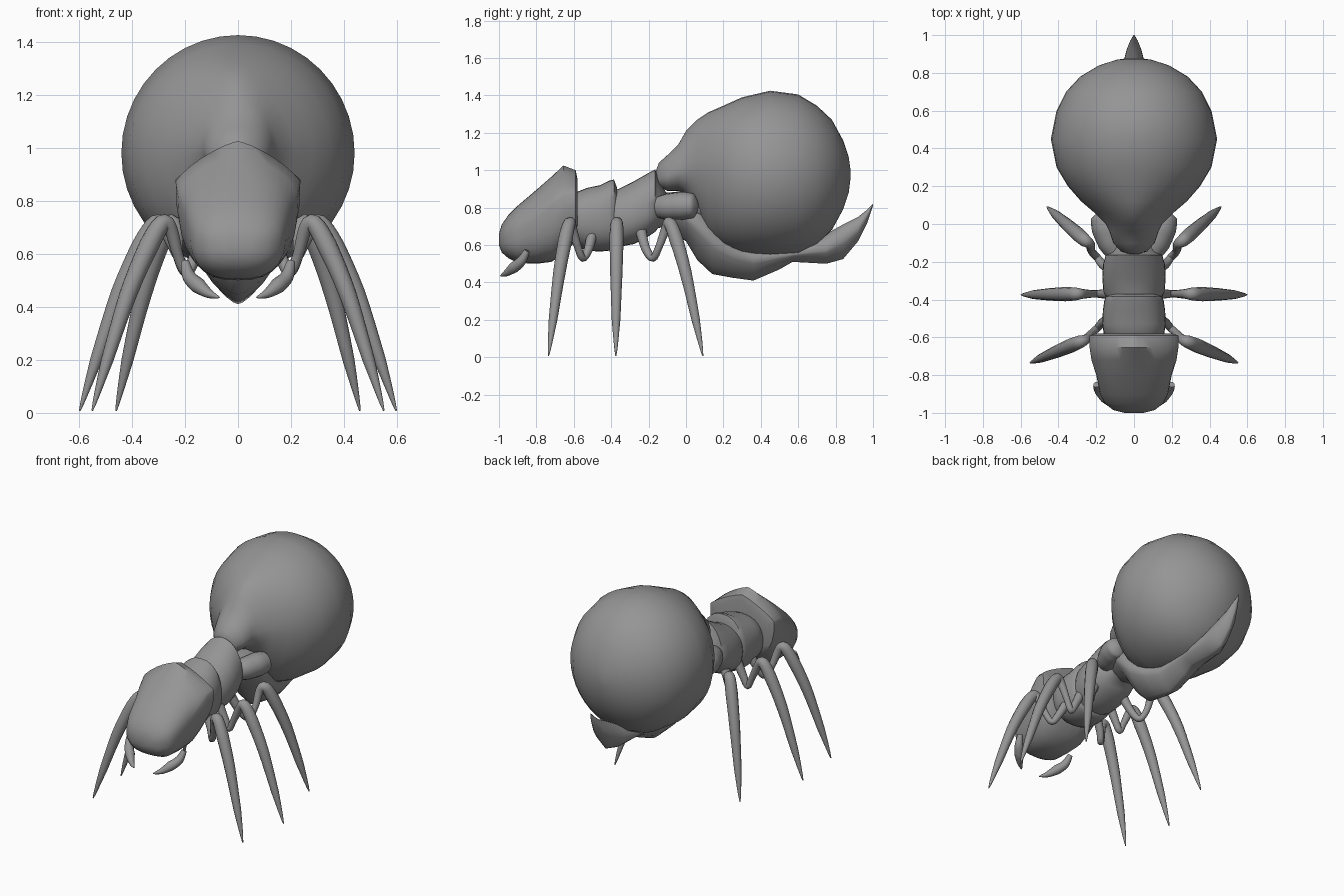
import bpy, bmesh, math
from mathutils import Vector

grey = bpy.data.materials.new("body grey")
grey.diffuse_color = (0.3, 0.3, 0.3, 1)


def skin(name, rings, angle=50):
    """Join rings of points into one closed smooth surface."""
    bm = bmesh.new()
    vr = [[bm.verts.new(p) for p in r] for r in rings]
    n = len(vr[0])
    for a, b in zip(vr, vr[1:]):
        for i in range(n):
            j = (i + 1) % n
            bm.faces.new((a[i], a[j], b[j], b[i]))
    bm.faces.new(vr[0][::-1])
    bm.faces.new(vr[-1])
    bmesh.ops.recalc_face_normals(bm, faces=bm.faces)
    me = bpy.data.meshes.new(name)
    bm.to_mesh(me)
    bm.free()
    me.materials.append(grey)
    ob = bpy.data.objects.new(name, me)
    bpy.context.collection.objects.link(ob)
    bpy.ops.object.select_all(action='DESELECT')
    ob.select_set(True)
    bpy.context.view_layer.objects.active = ob
    bpy.ops.object.shade_smooth_by_angle(angle=math.radians(angle))
    return ob


def loft(name, sections, top_n=2.0, bot_n=2.0, seg=32, x0=0, angle=50):
    """Sections along y: (y, top, widest height, bottom, half width[, top power])."""
    rings = []
    for y, top, mid, bot, w, *p in sections:
        ring = []
        for i in range(seg):
            a = 2 * math.pi * i / seg
            c, s = math.cos(a), math.sin(a)
            e = 2 / ((p[0] if p else top_n) if s >= 0 else bot_n)
            x = math.copysign(abs(c) ** e, c) * w
            h = abs(s) ** e * ((top if s >= 0 else bot) - mid)
            ring.append((x0 + x, y, mid + h))
        rings.append(ring)
    return skin(name, rings, angle)


def tube(name, pts, radii, seg=12, sub=4):
    """Tapered tube along a smooth path."""
    p = [Vector(q) for q in pts]
    path = []
    for i in range(len(p) - 1):
        a, b, c, d = p[max(i - 1, 0)], p[i], p[i + 1], p[min(i + 2, len(p) - 1)]
        for k in range(sub):
            t = k / sub
            q = b + 0.5 * t * (c - a + t * (2 * a - 5 * b + 4 * c - d + t * (3 * b - a - 3 * c + d)))
            path.append((q, radii[i] + (radii[i + 1] - radii[i]) * t))
    path.append((p[-1], radii[-1]))
    # the frame stays square to the plane of the path
    side = (p[-1] - p[0]).cross(Vector((0, 0, 1))).normalized()
    rings = []
    for i, (q, r) in enumerate(path):
        d = (path[min(i + 1, len(path) - 1)][0] - path[max(i - 1, 0)][0]).normalized()
        u = (side - d * side.dot(d)).normalized()
        v = d.cross(u)
        rings.append([q + r * (u * math.cos(2 * math.pi * k / seg) + v * math.sin(2 * math.pi * k / seg))
                      for k in range(seg)])
    return skin(name, rings)


# Round abdomen with a narrow neck at the front
loft("abdomen", [
    (-.16, 1.0, .97, .95, .02), (-.145, 1.04, .96, .91, .07), (-.1, 1.08, .97, .89, .11),
    (-.04, 1.14, 1, .89, .13), (0, 1.21, 1, .87, .15, 1.7), (.06, 1.27, 1, .75, .21, 1.7),
    (.12, 1.31, .99, .64, .28, 1.8), (.2, 1.345, .98, .58, .35), (.3, 1.39, .98, .55, .41),
    (.45, 1.425, .98, .54, .44), (.6, 1.405, .98, .55, .41), (.7, 1.345, .98, .60, .36),
    (.78, 1.27, .98, .68, .285), (.84, 1.16, .98, .79, .185), (.87, 1.07, .98, .88, .09),
    (.88, 1.0, .98, .96, .02)], seg=40, angle=75)

# Keel under the abdomen, ending in a curved sting
loft("keel_and_sting", [
    (-.12, .85, .78, .70, .10), (0, .86, .75, .62, .15), (.06, .85, .70, .52, .16),
    (.14, .75, .62, .445, .16), (.25, .65, .55, .425, .13), (.36, .60, .52, .41, .10),
    (.5, .60, .54, .47, .09), (.57, .60, .55, .51, .085), (.75, .66, .57, .50, .08),
    (.84, .71, .62, .525, .06), (.92, .75, .68, .62, .04), (.97, .79, .76, .72, .02),
    (1.0, .82, .815, .81, .003)], bot_n=1.4, seg=20)

# Head: a sloping shield with a ridged rear crest
loft("head", [
    (-1.0, .66, .63, .60, .05), (-.985, .71, .64, .56, .11), (-.95, .76, .65, .53, .155),
    (-.9, .81, .68, .505, .18), (-.8, .895, .74, .50, .20), (-.72, .965, .81, .51, .225, 1.7),
    (-.655, 1.025, .87, .55, .235, 1.3), (-.59, 1.0, .88, .62, .235, 1.2),
    (-.58, .95, .86, .66, .20, 1.4)], top_n=2.2, bot_n=2.6)

# Two flared thorax segments
loft("front_thorax", [
    (-.62, .86, .74, .62, .13), (-.58, .885, .74, .59, .16), (-.53, .905, .74, .57, .168),
    (-.46, .92, .74, .565, .165), (-.41, .945, .74, .57, .158), (-.385, .95, .74, .575, .15),
    (-.37, .91, .74, .60, .13)], top_n=2.3, bot_n=2.3)
loft("rear_thorax", [
    (-.4, .89, .74, .59, .14), (-.36, .90, .75, .59, .162), (-.28, .94, .76, .605, .168),
    (-.21, .98, .78, .64, .163), (-.165, 1.005, .79, .67, .15), (-.15, .96, .79, .69, .12),
    (-.1, .87, .79, .70, .10)], top_n=2.1, bot_n=2.3)

# Waist
loft("waist", [(-.18, .87, .80, .72, .12), (-.1, .88, .80, .73, .13),
               (0, .89, .80, .72, .15), (.1, .86, .80, .72, .15)], seg=20)

for s, tag in ((-1, "left"), (1, "right")):
    # Waist lobe
    tube("waist_lobe_" + tag,
         [(s * .08, -.17, .80), (s * .12, -.1, .805), (s * .15, -.02, .81), (s * .165, .04, .81),
          (s * .17, .065, .81)], [.05, .07, .075, .065, .01], seg=16)
    # Mandible
    tube("mandible_" + tag,
         [(s * .20, -.85, .57), (s * .185, -.88, .515), (s * .15, -.92, .48),
          (s * .11, -.96, .45), (s * .07, -.992, .435)], [.016, .026, .03, .018, .002])
    # Legs: root y, knee (x, y), foot (x, y)
    for part, ry, (kx, ky), (fx, fy) in (("front_leg", -.50, (.265, -.615), (.55, -.735)),
                                         ("middle_leg", -.37, (.285, -.37), (.597, -.375)),
                                         ("rear_leg", -.24, (.245, -.10), (.46, .09))):
        dy = ky - ry
        pts = [(s * .12, ry, .67), (s * .165, ry + .18 * dy, .58), (s * .195, ry + .45 * dy, .53),
               (s * .225, ry + .68 * dy, .59), (s * (kx - .012), ry + .95 * dy, .69)]
        for f, z in ((.07, .715), (.25, .63), (.52, .45), (.8, .2), (1, .008)):
            pts.append((s * (kx + (fx - kx) * f), ky + (fy - ky) * f, z))
        tube(part + "_" + tag, pts, [.03, .024, .02, .02, .026, .034, .038, .033, .023, .003])
